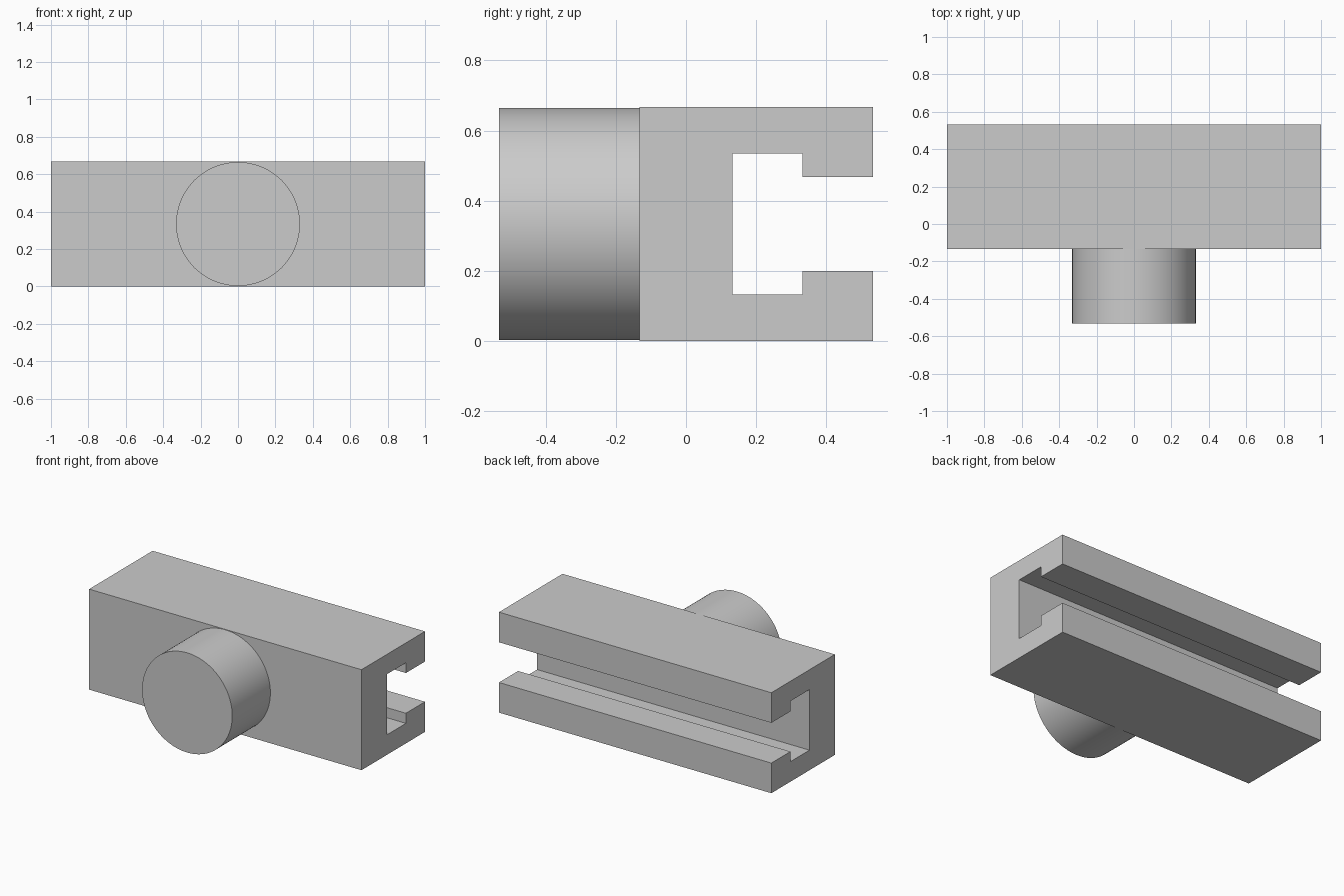
import bpy, bmesh, math
from mathutils import Matrix, Vector

cube = bpy.data.objects.get("Cube")
if cube:
    bpy.data.objects.remove(cube, do_unlink=True)

grey = bpy.data.materials.new("light grey")
grey.use_nodes = True
color = (0.6, 0.6, 0.6, 1)
grey.diffuse_color = color
grey.node_tree.nodes["Principled BSDF"].inputs["Base Color"].default_value = color


def add_object(name, bm):
    bmesh.ops.recalc_face_normals(bm, faces=bm.faces[:])
    mesh = bpy.data.meshes.new(name)
    bm.to_mesh(mesh)
    bm.free()
    mesh.materials.append(grey)
    obj = bpy.data.objects.new(name, mesh)
    bpy.context.collection.objects.link(obj)
    return obj


# Rail: C-shaped section (y, z) extruded along x, slot open to the back
section = [(-0.133, 0), (0.533, 0), (0.533, 0.2), (0.333, 0.2),
           (0.333, 0.133), (0.133, 0.133), (0.133, 0.535), (0.333, 0.535),
           (0.333, 0.467), (0.533, 0.467), (0.533, 0.667), (-0.133, 0.667)]
bm = bmesh.new()
face = bm.faces.new([bm.verts.new((-1, y, z)) for y, z in section])
result = bmesh.ops.extrude_face_region(bm, geom=[face], use_keep_orig=True)
verts = [v for v in result["geom"] if isinstance(v, bmesh.types.BMVert)]
bmesh.ops.translate(bm, verts=verts, vec=Vector((2, 0, 0)))
add_object("slotted_rail", bm)

# Round boss on the front, its inner end set slightly into the rail
front, back = -0.533, -0.123
bm = bmesh.new()
bmesh.ops.create_cone(
    bm, cap_ends=True, segments=96, radius1=0.331, radius2=0.331,
    depth=back - front,
    matrix=Matrix.Translation((0, (front + back) / 2, 0.3335))
    @ Matrix.Rotation(math.pi / 2, 4, "X"))
boss = add_object("round_boss", bm)
bpy.ops.object.select_all(action="DESELECT")
boss.select_set(True)
bpy.context.view_layer.objects.active = boss
bpy.ops.object.shade_smooth_by_angle(angle=math.radians(30))
